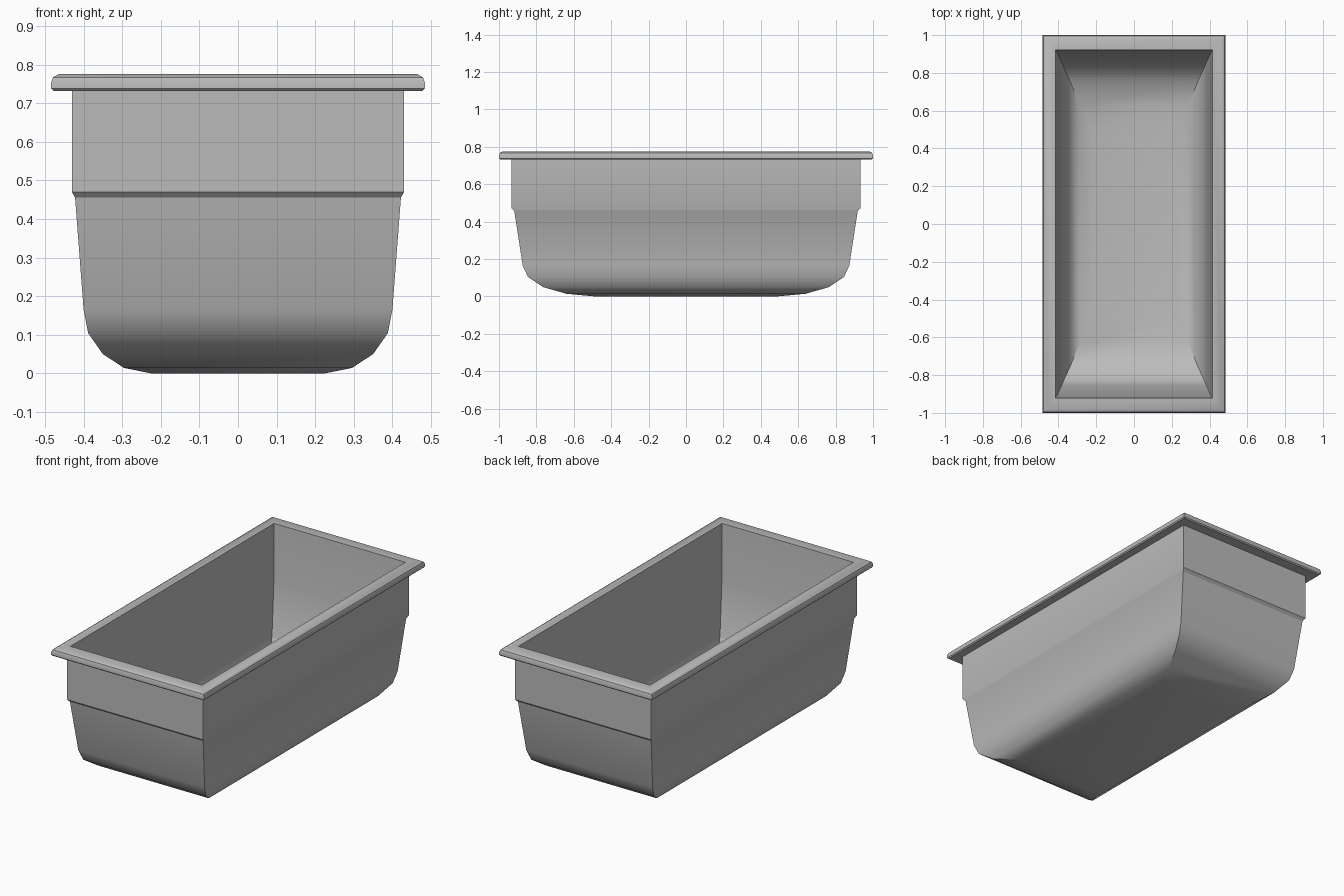
import bpy
import bmesh
import math

cube = bpy.data.objects.get("Cube")
if cube:
    bpy.data.objects.remove(cube, do_unlink=True)

grey = bpy.data.materials.new("plain grey")
grey.use_nodes = True
grey.diffuse_color = (0.5, 0.5, 0.5, 1)
grey.node_tree.nodes["Principled BSDF"].inputs["Base Color"].default_value = (0.5, 0.5, 0.5, 1)


def rectangular_loft(name, profile, cap_ends=False, closed=False):
    """Skin stacked rectangles given as (half width, half length, height)."""
    bm = bmesh.new()
    rings = [[bm.verts.new((sx * hx, sy * hy, z))
              for sx, sy in ((-1, -1), (1, -1), (1, 1), (-1, 1))]
             for hx, hy, z in profile]
    pairs = list(zip(rings, rings[1:]))
    if closed:
        pairs.append((rings[-1], rings[0]))
    for low, high in pairs:
        for i in range(4):
            j = (i + 1) % 4
            bm.faces.new((low[i], low[j], high[j], high[i]))
    if cap_ends:
        bm.faces.new(rings[0][::-1])
        bm.faces.new(rings[-1])
    bmesh.ops.recalc_face_normals(bm, faces=bm.faces)
    mesh = bpy.data.meshes.new(name)
    bm.to_mesh(mesh)
    bm.free()
    obj = bpy.data.objects.new(name, mesh)
    bpy.context.collection.objects.link(obj)
    mesh.materials.append(grey)
    bpy.ops.object.select_all(action='DESELECT')
    obj.select_set(True)
    bpy.context.view_layer.objects.active = obj
    bpy.ops.object.shade_smooth_by_angle(angle=math.radians(32))
    return obj


# Outer shell: rounded base, tapered wall, small step, straight collar
outer = [(0.225, 0.49, 0), (0.295, 0.64, 0.014), (0.35, 0.765, 0.05),
         (0.388, 0.845, 0.104), (0.4, 0.873, 0.165), (0.422, 0.918, 0.455),
         (0.43, 0.932, 0.47), (0.43, 0.932, 0.735)]
# Rim: overhanging lip with a rounded outer edge
rim = [(0.478, 0.994, 0.732), (0.484, 1.0, 0.738), (0.484, 1.0, 0.753),
       (0.479, 0.995, 0.767), (0.465, 0.981, 0.775), (0.416, 0.921, 0.775)]
# Inner basin: sloping walls down to a rounded floor
inner = [(0.405, 0.903, 0.455), (0.383, 0.855, 0.17), (0.371, 0.826, 0.115),
         (0.336, 0.75, 0.066), (0.288, 0.63, 0.031), (0.225, 0.49, 0.017)]

rectangular_loft("basin", outer + rim + inner, cap_ends=True)
